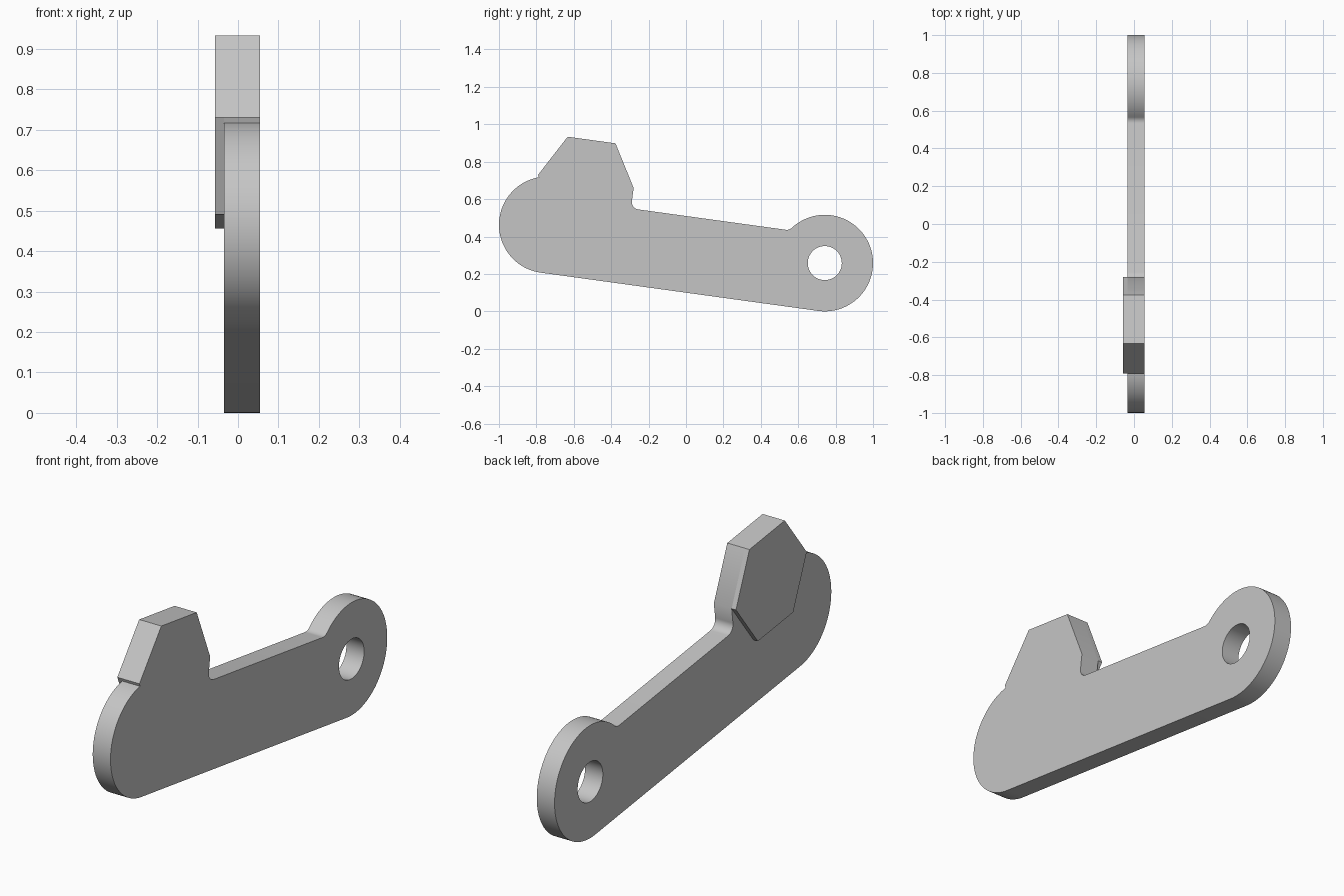
import bpy, bmesh
from math import cos, sin, radians, atan2, degrees, sqrt, pi
from mathutils import Matrix, Vector

if "Cube" in bpy.data.objects:
    bpy.data.objects.remove(bpy.data.objects["Cube"])

# Arm lies along a tilted axis with the pivot hole at the local origin
R = 0.258          # radius of both round ends and of the hexagon
LENGTH = 1.498     # distance between the round ends
TOP = 0.148        # upper edge of the slim shank
FILLET = 0.04
HOLE = 0.091
HEX = (-1.325, R)  # hexagon centre
BACK, STEP, FACE = -0.057, -0.035, 0.055
PLACE = Matrix.Translation((0, 0.742, R)) @ Matrix.Rotation(radians(-7.85), 4, 'X')

steel = bpy.data.materials.new("grey_steel")
steel.use_nodes = True
colour = (0.56, 0.56, 0.56, 1)
steel.diffuse_color = colour
steel.node_tree.nodes["Principled BSDF"].inputs["Base Color"].default_value = colour


def arc(centre, radius, start, end, steps):
    """Points along an arc, angles in degrees."""
    angles = [radians(start + (end - start) * i / steps) for i in range(steps + 1)]
    return [(centre[0] + radius * cos(a), centre[1] + radius * sin(a)) for a in angles]


def plate(name, loops, x0, x1, open_side=False):
    """Extrude an outline (with optional holes) from x0 to x1."""
    bm = bmesh.new()
    edges = []
    for loop in loops:
        verts = [bm.verts.new((x1, u, v)) for u, v in loop]
        edges += [bm.edges.new((a, b)) for a, b in zip(verts, verts[1:] + verts[:1])]
    bmesh.ops.triangle_fill(bm, edges=edges, use_beauty=True, use_dissolve=False)
    first = bm.faces[:]
    out = bmesh.ops.extrude_face_region(bm, geom=first, use_keep_orig=True)
    moved = [g for g in out["geom"] if isinstance(g, bmesh.types.BMVert)]
    bmesh.ops.translate(bm, verts=moved, vec=Vector((x0 - x1, 0, 0)))
    bmesh.ops.recalc_face_normals(bm, faces=bm.faces)
    if open_side:
        hidden = [f for f in bm.faces if all(abs(v.co.x - x1) < 1e-5 for v in f.verts)]
        bmesh.ops.delete(bm, geom=hidden, context='FACES_ONLY')
    bm.transform(PLACE)
    mesh = bpy.data.meshes.new(name)
    bm.to_mesh(mesh)
    bm.free()
    mesh.materials.append(steel)
    obj = bpy.data.objects.new(name, mesh)
    bpy.context.collection.objects.link(obj)
    bpy.ops.object.select_all(action='DESELECT')
    obj.select_set(True)
    bpy.context.view_layer.objects.active = obj
    bpy.ops.object.shade_smooth_by_angle(angle=pi / 6)
    return obj


hexagon = arc(HEX, R, 0, 300, 5)

# Fillet between the shank and the pivot eye
eye_fillet = (-sqrt((R + FILLET) ** 2 - (TOP + FILLET) ** 2), TOP + FILLET)
meet = degrees(atan2(eye_fillet[1], eye_fillet[0]))
# Fillet between the shank and the wall under the hexagon
wall = HEX[0] + R
wall_fillet = (wall + FILLET, TOP + FILLET)

# Arm outline: eye, shank, wall, upper hexagon half, round nose
outline = arc((0, 0), R, -90, meet, 64)
outline += arc(eye_fillet, FILLET, meet - 180, -90, 8)
outline += arc(wall_fillet, FILLET, 270, 180, 10)
outline += hexagon[:4]
outline += arc((-LENGTH, 0), R, 107.8, 270, 48)
hole = arc((0, 0), HOLE, 0, 352.5, 47)

plate("arm", [outline, hole], STEP, FACE)

# Raised hexagonal pad on the back of the tooth
plate("hexagonal_pad", [hexagon], BACK, STEP, open_side=True)
